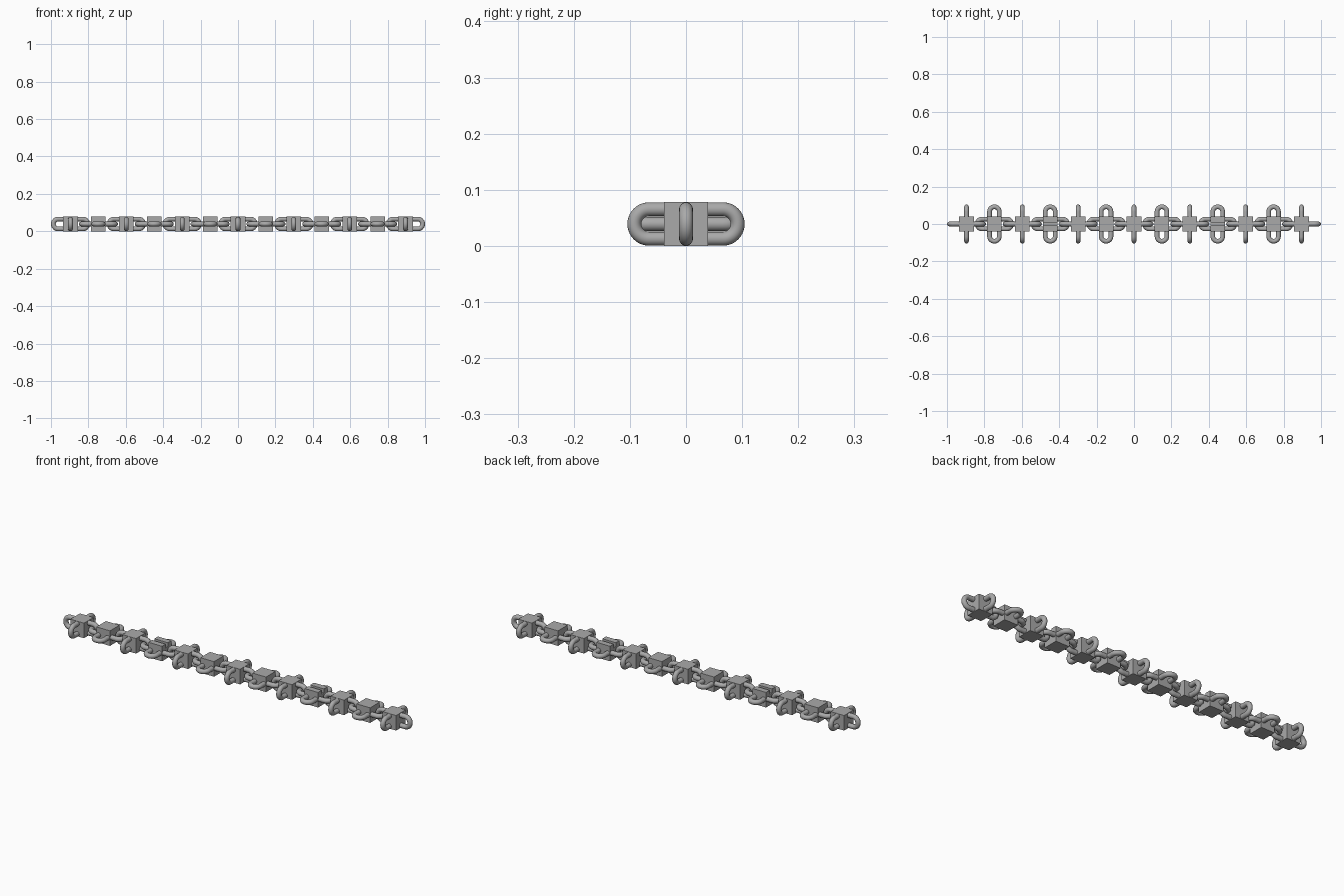
import bpy, bmesh, math
from mathutils import Matrix, Vector

cube = bpy.data.objects.get("Cube")
if cube:
    bpy.data.objects.remove(cube, do_unlink=True)

COUNT, HALF, REACH = 13, 0.039, 0.1045
TUBE, BEND = 0.0125, 0.0262
PITCH = (1 - REACH) * 2 / (COUNT - 1)

steel = bpy.data.materials.new("grey_steel")
steel.use_nodes = True
grey = (0.4, 0.4, 0.4, 1)
steel.diffuse_color = grey
steel.node_tree.nodes["Principled BSDF"].inputs["Base Color"].default_value = grey


def finish(bm, name):
    bmesh.ops.recalc_face_normals(bm, faces=bm.faces)
    mesh = bpy.data.meshes.new(name)
    bm.to_mesh(mesh)
    bm.free()
    mesh.materials.append(steel)
    return mesh


def block_mesh(slotted):
    """Cube, or a cube with a groove along the top."""
    h, w, d = HALF, 0.009, 0.02
    profile = [(-h, -h), (h, -h), (h, h)]
    if slotted:
        profile += [(w, h), (w, h - d), (-w, h - d), (-w, h)]
    profile.append((-h, h))
    bm = bmesh.new()
    face = bm.faces.new([bm.verts.new((-h, y, z)) for y, z in profile])
    ext = bmesh.ops.extrude_face_region(bm, geom=[face], use_keep_orig=True)
    verts = [v for v in ext["geom"] if isinstance(v, bmesh.types.BMVert)]
    bmesh.ops.translate(bm, verts=verts, vec=(2 * h, 0, 0))
    return finish(bm, "block")


def handle_mesh(sides=16, bends=20):
    """U-shaped round bar pointing along +x, lying in the xy plane."""
    centre = REACH - TUBE - BEND
    angles = [math.pi * (i / bends - 0.5) for i in range(bends + 1)]
    path = [(Vector((centre + BEND * math.cos(a), BEND * math.sin(a), 0)), a) for a in angles]
    start = 0.02
    path.insert(0, (Vector((start, -BEND, 0)), -math.pi / 2))
    path.append((Vector((start, BEND, 0)), math.pi / 2))
    bm = bmesh.new()
    rings = []
    for p, a in path:
        out = Vector((math.cos(a), math.sin(a), 0)) * TUBE
        up = Vector((0, 0, TUBE))
        turns = [math.tau * k / sides for k in range(sides)]
        rings.append([bm.verts.new(p + out * math.cos(t) + up * math.sin(t)) for t in turns])
    for r, s in zip(rings, rings[1:]):
        for k in range(sides):
            n = (k + 1) % sides
            bm.faces.new((r[k], r[n], s[n], s[k])).smooth = True
    bm.faces.new(rings[0])
    bm.faces.new(rings[-1])
    return finish(bm, "handle")


def place(name, mesh, matrix):
    obj = bpy.data.objects.new(name, mesh)
    obj.matrix_world = matrix
    bpy.context.collection.objects.link(obj)


plain, slotted, handle = block_mesh(False), block_mesh(True), handle_mesh()

# Chain of blocks whose four handles alternate between upright and flat
for i in range(COUNT):
    spot = Matrix.Translation(((i - (COUNT - 1) / 2) * PITCH, 0, HALF))
    place(f"block_{i}", slotted if i in (3, 9) else plain, spot)
    tilt = Matrix.Rotation(math.pi / 2 if i % 2 == 0 else 0, 4, "X")
    for k, side in enumerate(("left", "back", "right", "front")):
        turn = Matrix.Rotation(k * math.pi / 2, 4, "Z")
        place(f"{side}_handle_{i}", handle, spot @ turn @ tilt)
